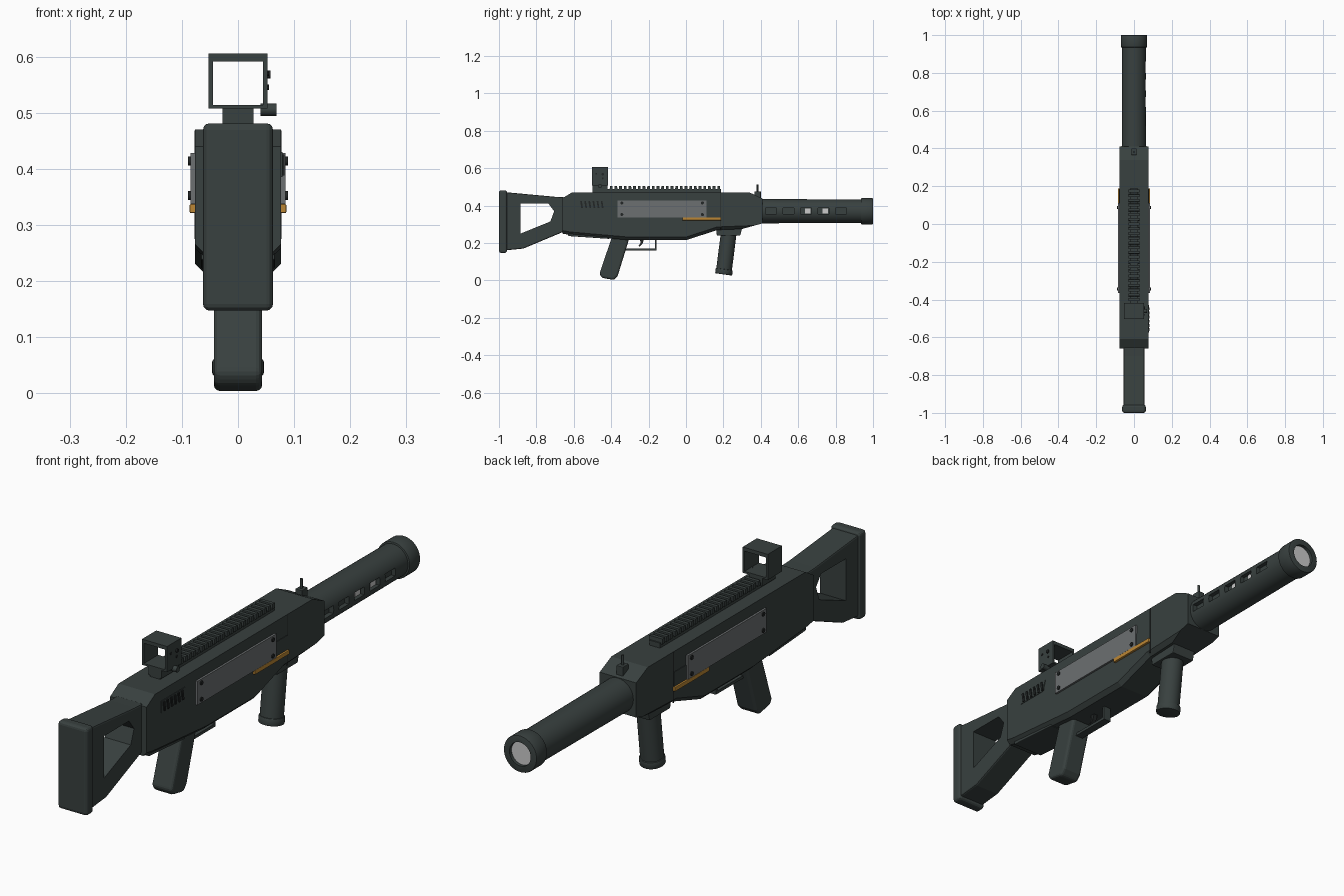
import bpy, bmesh, math
from mathutils import Matrix, Vector

cube = bpy.data.objects.get("Cube")
if cube:
    bpy.data.objects.remove(cube, do_unlink=True)


def material(name, r, g, b):
    m = bpy.data.materials.new(name)
    m.use_nodes = True
    m.diffuse_color = (r, g, b, 1)
    m.node_tree.nodes["Principled BSDF"].inputs["Base Color"].default_value = (r, g, b, 1)
    return m


DARK = material("dark green grey", 0.04, 0.052, 0.05)
BLACK = material("near black", 0.016, 0.019, 0.019)
GREY = material("plate grey", 0.15, 0.16, 0.165)
ORANGE = material("orange", 0.5, 0.24, 0.035)
LIGHT = material("light grey", 0.6, 0.6, 0.6)


def finish(name, bm, mat, bevel=0, segments=2):
    """Turn a bmesh into a named object with optional rounded edges."""
    bmesh.ops.recalc_face_normals(bm, faces=bm.faces[:])
    if bevel:
        sharp = [e for e in bm.edges if e.calc_face_angle(0) > 0.5]
        bmesh.ops.bevel(bm, geom=sharp, offset=bevel, segments=segments,
                        profile=0.5, affect='EDGES', clamp_overlap=True)
    mesh = bpy.data.meshes.new(name)
    bm.to_mesh(mesh)
    bm.free()
    mesh.materials.append(mat)
    ob = bpy.data.objects.new(name, mesh)
    bpy.context.collection.objects.link(ob)
    return ob


def prism(name, points, x0, x1, mat, bevel=0, segments=2, chamfer=None):
    """Extrude a (y, z) side profile across x."""
    bm = bmesh.new()
    face = bm.faces.new([bm.verts.new((x0, y, z)) for y, z in points])
    moved = bmesh.ops.extrude_face_region(bm, geom=[face])["geom"]
    bmesh.ops.translate(bm, vec=(x1 - x0, 0, 0),
                        verts=[v for v in moved if isinstance(v, bmesh.types.BMVert)])
    if chamfer:
        height, size = chamfer
        low = [e for e in bm.edges if all(v.co.z < height for v in e.verts)
               and abs(e.verts[0].co.x - e.verts[1].co.x) < 0.001]
        bmesh.ops.bevel(bm, geom=low, offset=size, segments=1, affect='EDGES')
    return finish(name, bm, mat, bevel, segments)


def box(name, x, y, z, mat, bevel=0, segments=2):
    """Box from (low, high) ranges."""
    return prism(name, [(y[0], z[0]), (y[1], z[0]), (y[1], z[1]), (y[0], z[1])],
                 x[0], x[1], mat, bevel, segments)


def rod(name, start, end, r0, mat, r1=None, sides=32, bevel=0):
    """Cylinder or cone between two points."""
    a, b = Vector(start), Vector(end)
    turn = (b - a).to_track_quat('Z', 'Y').to_matrix().to_4x4()
    bm = bmesh.new()
    bmesh.ops.create_cone(bm, cap_ends=True, segments=sides, radius1=r0,
                          radius2=r0 if r1 is None else r1, depth=(b - a).length,
                          matrix=Matrix.Translation((a + b) / 2) @ turn)
    ob = finish(name, bm, mat, bevel)
    smooth(ob)
    return ob


def smooth(ob):
    bpy.ops.object.select_all(action='DESELECT')
    bpy.context.view_layer.objects.active = ob
    ob.select_set(True)
    bpy.ops.object.shade_smooth_by_angle(angle=math.radians(35))


def cut(ob, cutter):
    """Subtract the cutter and throw it away."""
    mod = ob.modifiers.new("cut", 'BOOLEAN')
    mod.operation, mod.solver, mod.object = 'DIFFERENCE', 'EXACT', cutter
    bpy.context.view_layer.objects.active = ob
    bpy.ops.object.modifier_apply(modifier=mod.name)
    bpy.data.objects.remove(cutter, do_unlink=True)


# Receiver
prism("receiver", [(-0.66, 0.25), (-0.62, 0.243), (-0.3, 0.215), (0, 0.215), (0.17, 0.27),
                   (0.3, 0.275), (0.41, 0.305), (0.41, 0.437), (0.34, 0.47),
                   (-0.61, 0.47), (-0.66, 0.44)],
      -0.077, 0.077, DARK, chamfer=(0.28, 0.016))
prism("receiver_lower_lip", [(-0.63, 0.237), (-0.41, 0.222), (-0.41, 0.25), (-0.63, 0.26)],
      -0.066, 0.066, DARK, 0.003)

# Shoulder stock with its open window
stock = prism("stock", [(-0.97, 0.16), (-0.87, 0.17), (-0.65, 0.262), (-0.65, 0.445),
                        (-0.7, 0.447), (-0.97, 0.472)], -0.055, 0.055, DARK, 0.006)
cut(stock, prism("stock_cutter", [(-0.885, 0.25), (-0.725, 0.315), (-0.705, 0.37),
                                  (-0.735, 0.41), (-0.885, 0.41)], -0.2, 0.2, DARK))
box("butt_pad", (-0.0625, 0.0625), (-1, -0.957), (0.147, 0.481), DARK, 0.012, 3)

# Rear grip and trigger
prism("rear_grip", [(-0.395, 0.235), (-0.3, 0.235), (-0.365, 0.025), (-0.385, 0.002),
                    (-0.45, 0.014), (-0.463, 0.035)], -0.043, 0.043, DARK, 0.011, 3)
box("guard_bottom", (-0.016, 0.016), (-0.33, -0.157), (0.159, 0.17), DARK)
box("guard_front", (-0.016, 0.016), (-0.167, -0.157), (0.159, 0.22), DARK)
prism("trigger", [(-0.245, 0.22), (-0.225, 0.22), (-0.233, 0.195), (-0.25, 0.18),
                  (-0.254, 0.184), (-0.244, 0.198)], -0.008, 0.008, BLACK)

# Front grip
prism("front_grip_mount", [(0.165, 0.24), (0.29, 0.24), (0.3, 0.28), (0.16, 0.28)],
      -0.05, 0.05, DARK, 0.003)
rod("front_grip", (0, 0.228, 0.25), (0, 0.202, 0.045), 0.042, DARK)
rod("front_grip_base", (0, 0.205, 0.06), (0, 0.201, 0.032), 0.046, DARK, bevel=0.004)

# Barrel with slots along its left side
AXIS = 0.37
barrel = rod("barrel", (0, 0.38, AXIS), (0, 0.95, AXIS), 0.065, DARK, 0.0625, sides=40)
for i in range(5):
    y = 0.455 + 0.0935 * i
    cut(barrel, box("slot_cutter", (0.045, 0.1), (y - 0.03, y + 0.03),
                    (AXIS - 0.014, AXIS + 0.016), BLACK))
    box("slot_floor", (0.04, 0.046), (y - 0.029, y + 0.029),
        (AXIS - 0.013, AXIS + 0.015), DARK)
    if i in (2, 3):
        box("slot_light", (0.041, 0.048), (y - 0.005, y + 0.024),
            (AXIS - 0.013, AXIS + 0.015), LIGHT)
smooth(barrel)
muzzle = rod("muzzle_ring", (0, 0.935, AXIS), (0, 1, AXIS), 0.07, DARK, sides=40, bevel=0.004)
cut(muzzle, rod("bore_cutter", (0, 0.985, AXIS), (0, 1.1, AXIS), 0.045, DARK))
smooth(muzzle)
rod("bore_disc", (0, 0.98, AXIS), (0, 0.987, AXIS), 0.045, LIGHT)

# Front sight post
box("front_sight_base", (-0.014, 0.014), (0.365, 0.4), (0.435, 0.476), DARK, 0.002)
rod("front_sight_post", (0, 0.382, 0.47), (0, 0.382, 0.512), 0.005, DARK, sides=12)

# Toothed top rail
box("rail_base", (-0.022, 0.022), (-0.5, 0.188), (0.465, 0.489), DARK)
TEETH = 24
for i in range(TEETH):
    y = -0.4 + i * 0.575 / (TEETH - 1)
    prism("rail_tooth", [(y - 0.008, 0.484), (y + 0.008, 0.484),
                         (y + 0.007, 0.504), (y - 0.007, 0.504)], -0.028, 0.028, DARK)

# Box sight
box("sight_mount", (-0.028, 0.028), (-0.5, -0.42), (0.475, 0.51), DARK)
sight = box("sight_frame", (-0.053, 0.053), (-0.503, -0.417), (0.507, 0.605), DARK)
cut(sight, box("window_cutter", (-0.045, 0.045), (-0.6, -0.3), (0.514, 0.591), DARK))
rod("sight_side_knob", (0.04, -0.46, 0.505), (0.069, -0.46, 0.505), 0.011, DARK, sides=16)
rod("sight_dial", (0.05, -0.445, 0.568), (0.058, -0.445, 0.568), 0.007, BLACK, sides=12)
for y, z in [(-0.445, 0.545), (-0.48, 0.57)]:
    rod("sight_screw", (0.05, y, z), (0.055, y, z), 0.005, BLACK, sides=10)

# Side plates, orange strips and screws on both sides
for s in (-1, 1):
    box("side_plate", (s * 0.075, s * 0.085), (-0.365, 0.11), (0.337, 0.428), GREY)
    box("orange_strip", (s * 0.075, s * 0.086), (-0.02, 0.188), (0.321, 0.337), ORANGE, 0.002)
    box("dark_cover", (s * 0.075, s * 0.079), (0.11, 0.185), (0.337, 0.392), DARK)
    box("seam", (s * 0.075, s * 0.0775), (0.184, 0.188), (0.275, 0.468), BLACK)
    for y in (-0.343, 0.088):
        for z in (0.352, 0.414):
            rod("plate_screw", (s * 0.08, y, z), (s * 0.089, y, z), 0.008, BLACK, sides=12)

# Slanted vent on the left side
prism("vent_panel", [(-0.575, 0.385), (-0.445, 0.385), (-0.43, 0.43), (-0.575, 0.43)],
      0.075, 0.079, DARK)
for i in range(6):
    y = -0.56 + i * 0.022
    prism("vent_slat", [(y, 0.388), (y + 0.009, 0.388), (y + 0.003, 0.425), (y - 0.006, 0.425)],
          0.076, 0.083, BLACK)
